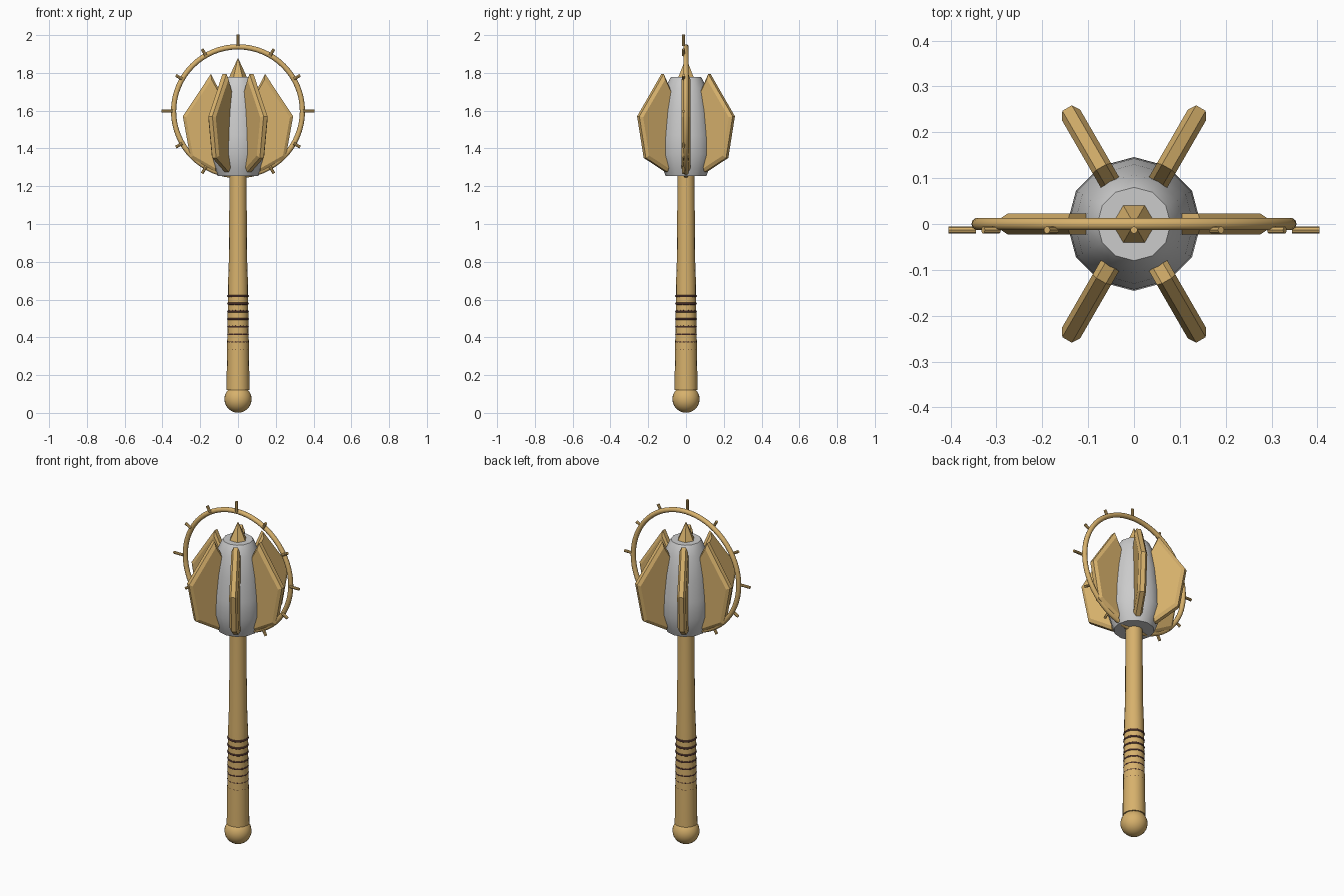
import bpy, bmesh, math
from mathutils import Matrix

if "Cube" in bpy.data.objects:
    bpy.data.objects.remove(bpy.data.objects["Cube"])


def material(name, rgb):
    m = bpy.data.materials.new(name)
    m.diffuse_color = (*rgb, 1)
    m.use_nodes = True
    m.node_tree.nodes["Principled BSDF"].inputs["Base Color"].default_value = m.diffuse_color
    return m


GOLD = material("gold", (0.68, 0.44, 0.15))
DARK = material("dark_leather", (0.06, 0.025, 0.02))


def finish(bm, name, mat=None, smooth=None):
    bmesh.ops.recalc_face_normals(bm, faces=bm.faces)
    me = bpy.data.meshes.new(name)
    bm.to_mesh(me)
    bm.free()
    ob = bpy.data.objects.new(name, me)
    bpy.context.collection.objects.link(ob)
    if mat:
        me.materials.append(mat)
    if smooth:
        bpy.ops.object.select_all(action='DESELECT')
        ob.select_set(True)
        bpy.context.view_layer.objects.active = ob
        bpy.ops.object.shade_smooth_by_angle(angle=math.radians(smooth))
    return ob


def lathe(name, profile, sides, mat=None, smooth=40):
    """Stack of rings (radius, z) with flat end caps."""
    bm = bmesh.new()
    rings = []
    for r, z in profile:
        rings.append([bm.verts.new((r * math.cos(a), r * math.sin(a), z))
                      for a in (2 * math.pi * i / sides for i in range(sides))])
    for lo, hi in zip(rings, rings[1:]):
        for i in range(sides):
            j = (i + 1) % sides
            bm.faces.new((lo[i], lo[j], hi[j], hi[i]))
    bm.faces.new(rings[0][::-1])
    bm.faces.new(rings[-1])
    return finish(bm, name, mat, smooth)


def torus(name, loc, major, minor, mat, segs, rot=(0, 0, 0)):
    bpy.ops.mesh.primitive_torus_add(location=loc, rotation=rot, major_radius=major,
                                     minor_radius=minor, major_segments=segs, minor_segments=10)
    ob = bpy.context.object
    ob.name = name
    ob.data.materials.append(mat)
    bpy.ops.object.shade_smooth_by_angle(angle=math.radians(60))


# Pommel
bpy.ops.mesh.primitive_uv_sphere_add(segments=24, ring_count=16, radius=0.072,
                                     location=(0, 0, 0.073))
pommel = bpy.context.object
pommel.name = "pommel"
pommel.data.materials.append(GOLD)
bpy.ops.object.shade_smooth()

# Shaft and grip windings
lathe("shaft", [(0.061, 0.12), (0.058, 0.33), (0.054, 0.55), (0.053, 0.68),
                (0.048, 0.82), (0.045, 1.27)], 16, GOLD)
for k in range(8):
    torus(f"grip_wrap_{k + 1}", (0, 0, 0.335 + 0.0405 * k), 0.051, 0.0065, DARK, 24)

# Grey head core
lathe("head_core", [(0.108, 1.255), (0.122, 1.29), (0.146, 1.37), (0.143, 1.47),
                    (0.13, 1.60), (0.108, 1.72), (0.088, 1.765), (0.08, 1.778)], 12)

# Pointed tip
lathe("tip", [(0.055, 1.76), (0.001, 1.878)], 6, GOLD, None)

# Six flanges with chamfered outer edges
outline = [(0.09, 1.69), (0.143, 1.795), (0.292, 1.57), (0.252, 1.35), (0.12, 1.275), (0.09, 1.32)]
inset = [(0.09, 1.675), (0.14, 1.765), (0.275, 1.565), (0.238, 1.362), (0.12, 1.295), (0.09, 1.335)]
for k in range(6):
    bm = bmesh.new()
    layers = [[bm.verts.new((x, y, z)) for x, z in pts] for pts, y in
              ((inset, -0.023), (outline, -0.012), (outline, 0.012), (inset, 0.023))]
    n = len(outline)
    for a, b in zip(layers, layers[1:]):
        for i in range(n):
            j = (i + 1) % n
            bm.faces.new((a[i], a[j], b[j], b[i]))
    bm.faces.new(layers[0])
    bm.faces.new(layers[-1])
    bm.transform(Matrix.Rotation(k * math.pi / 3, 4, 'Z'))
    finish(bm, f"flange_{k + 1}", GOLD)

# Halo ring with radial spikes, long ones at the quarters
CZ = 1.597
torus("halo_ring", (0, 0, CZ), 0.341, 0.0138, GOLD, 64, (math.pi / 2, 0, 0))
for k in range(12):
    r0, r1 = (0.345, 0.405) if k % 3 == 0 else (0.34, 0.38)
    bm = bmesh.new()
    bmesh.ops.create_cone(bm, cap_ends=True, segments=8, radius1=0.008, radius2=0.008,
                          depth=r1 - r0, matrix=Matrix.Translation((0, 0, (r0 + r1) / 2)))
    bm.transform(Matrix.Translation((0, -0.013, CZ)) @ Matrix.Rotation(k * math.pi / 6, 4, 'Y'))
    finish(bm, f"halo_spike_{k + 1}", GOLD, 40)
